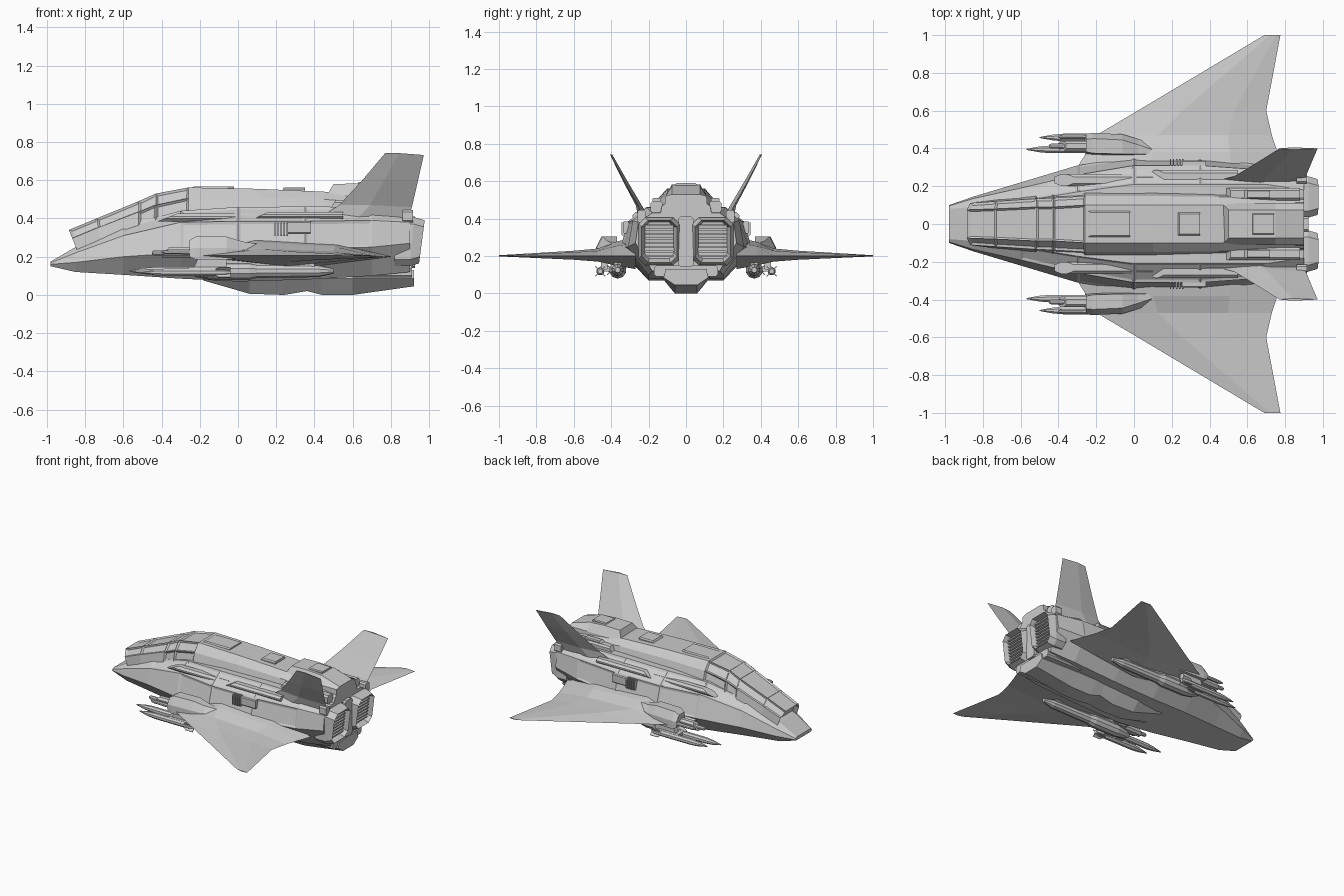
import bpy, bmesh, math
from mathutils import Vector

if "Cube" in bpy.data.objects:
    bpy.data.objects.remove(bpy.data.objects["Cube"])


def finish(name, bm, mirror=False):
    bmesh.ops.recalc_face_normals(bm, faces=bm.faces[:])
    me = bpy.data.meshes.new(name)
    bm.to_mesh(me)
    bm.free()
    ob = bpy.data.objects.new(name, me)
    bpy.context.collection.objects.link(ob)
    if mirror:
        m = ob.modifiers.new("Mirror", 'MIRROR')
        m.use_axis = (False, True, False)
        m.use_mirror_merge = False
    return ob


def skin(rings):
    """Bridge equal-length closed rings and cap both ends."""
    bm = bmesh.new()
    vs = [[bm.verts.new(p) for p in r] for r in rings]
    n = len(vs[0])
    for a, b in zip(vs, vs[1:]):
        for i in range(n):
            j = (i + 1) % n
            bm.faces.new((a[i], a[j], b[j], b[i]))
    bm.faces.new(vs[0])
    bm.faces.new(vs[-1])
    bmesh.ops.recalc_face_normals(bm, faces=bm.faces[:])
    return bm


def loft(name, rings, mirror=False):
    return finish(name, skin(rings), mirror)


def sym(half):
    """Full ring from a half ring on the +y side."""
    return half + [(x, -y, z) for x, y, z in reversed(half)]


def panel(bm, test, thick, depth):
    """Sink an inset panel into every face passing the test."""
    fs = [f for f in bm.faces if test(f.calc_center_median(), f.normal)]
    bmesh.ops.inset_individual(bm, faces=fs, thickness=thick, depth=depth)


def block(name, x0, x1, y0, y1, z0, z1, c=0.012, mirror=True, nose=0.0):
    """Box along x with chamfered edges; nose pulls the front top back."""
    def ring(x, s):
        p = [(y0 + c, z0), (y1 - c, z0), (y1, z0 + c), (y1, z1 - c),
             (y1 - c, z1), (y0 + c, z1), (y0, z1 - c), (y0, z0 + c)]
        return [(x + s * (z - z0) / (z1 - z0), y, z) for y, z in p]
    return loft(name, [ring(x0, nose), ring(x1, 0)], mirror)


def tube(name, y, z, prof, n=8):
    """Turned part along x from (x, radius) pairs, mirrored."""
    return loft(name, [[(x, y + r * math.cos((k + .5) * math.tau / n),
                         z + r * math.sin((k + .5) * math.tau / n))
                        for k in range(n)] for x, r in prof], True)


# Main hull: x, bottom z, bottom w, middle w, z, shoulder w, z, top w, z
hull = [(-.98, .15, .09, .10, .16, .095, .168, .08, .175),
        (-.85, .12, .11, .145, .17, .135, .22, .09, .25),
        (-.6, .105, .14, .22, .20, .19, .31, .12, .36),
        (-.3, .085, .18, .31, .22, .26, .38, .17, .44),
        (0, .07, .2, .355, .23, .31, .385, .21, .46),
        (.35, .08, .2, .35, .24, .31, .385, .21, .462),
        (.7, .1, .2, .31, .25, .285, .39, .21, .46),
        (.9, .12, .18, .27, .27, .255, .38, .18, .43)]
bm = skin([sym([(x, wb, zb), (x, wm, zm), (x, ws, zs), (x, wt, zt)])
           for x, zb, wb, wm, zm, ws, zs, wt, zt in hull])
panel(bm, lambda c, n: -.5 < c.x < .6 and abs(n.y) > .5 and c.z > .28, .02, -.006)
finish("hull", bm)

# Cockpit canopy and dorsal spine: base x, w, z, top x, w, z
spine = [(-.84, .115, .23, -.885, .075, .34),
         (-.72, .13, .28, -.74, .08, .40),
         (-.52, .15, .35, -.52, .09, .49),
         (-.43, .16, .38, -.43, .09, .53),
         (-.26, .17, .42, -.26, .10, .562),
         (.1, .17, .44, .1, .10, .555),
         (.45, .16, .44, .45, .10, .54),
         (.9, .14, .41, .9, .09, .5)]
bm = skin([sym([(xb, wb, zb), (xb * .4 + xt * .6, wb * .4 + wt * .6 + .02, zb * .4 + zt * .6),
                (xt, wt, zt)]) for xb, wb, zb, xt, wt, zt in spine])
panel(bm, lambda c, n: c.x < -.3 and c.z > .3 and n.z > .2, .014, -.01)
panel(bm, lambda c, n: n.x < -.85, .02, -.03)
finish("canopy_spine", bm)

# Belly keel: x, top w, bottom w, bottom z
keel = [(-.18, .1, .07, .075), (.06, .13, .06, .006), (.24, .13, .06, 0),
        (.36, .13, .07, .02), (.44, .13, .06, 0), (.6, .13, .06, 0), (.92, .12, .06, .045)]
loft("belly_keel", [sym([(x, wb, zb), (x, wt, .085), (x, wt * .9, .13)])
                    for x, wt, wb, zb in keel])

# Delta wings: y, leading x, trailing x, top z, bottom z
wing = [(.27, -.32, .8, .30, .13), (.38, -.25, .76, .275, .15), (.47, -.2, .73, .24, .17),
        (.6, .02, .7, .228, .18), (1.0, .69, .775, .204, .198)]
loft("wing", [[(a, y, .205), (a + (b - a) * .35, y, t), (a + (b - a) * .75, y, t - (t - .2) * .3),
               (b, y, .2), (a + (b - a) * .5, y, u)] for y, a, b, t, u in wing], True)

# Canted tail fins: z, y, leading x, trailing x, half thickness
fin = [(.40, .225, .42, .89, .03), (.47, .252, .53, .91, .016),
       (.6, .325, .65, .94, .012), (.742, .4, .77, .972, .006)]
loft("tail_fin", [[(a, y, z), ((a + b) / 2 - .03, y + t, z), (b, y, z - .01),
                   ((a + b) / 2 - .03, y - t, z)] for z, y, a, b, t in fin], True)

# Engine nozzles with recessed mouth and louvres
def nozzle_ring(x, g, slant):
    y, z, hy, hz, c = .143, .278, .1 + g, .118 + g, .035
    p = [(-hy + c, -hz), (hy - c, -hz), (hy, -hz + c), (hy, hz - c),
         (hy - c, hz), (-hy + c, hz), (-hy, hz - c), (-hy, -hz + c)]
    return [(x + slant * dz, y + dy, z + dz) for dy, dz in p]

bm = skin([nozzle_ring(.82, .01, 0), nozzle_ring(.91, .01, .1), nozzle_ring(.962, -.005, .13)])
panel(bm, lambda c, n: n.x > .85 and c.x > .94, .02, -.06)
finish("engine_nozzle", bm, True)
for i in range(8):
    z = .195 + i * .0235
    block(f"nozzle_louvre_{i}", .88, .935 + (z - .278) * .13, .066, .22, z, z + .01, .003)
block("engine_divider", .84, .925, -.04, .04, .14, .41, mirror=False)
block("lower_tail_step", .6, .91, -.17, .17, .09, .15, mirror=False)

# Dorsal tail housing, hatch and side rails
loft("dorsal_housing", [sym([(x + s, .115, .45), (x + s * .6, .11, .52), (x, .075, z)])
                        for x, s, z in [(.5, -.06, .58), (.62, 0, .583), (.75, 0, .575), (.9, 0, .53)]])
block("dorsal_hatch", .62, .74, -.055, .055, .565, .59, .006, False, .01)
block("dorsal_rail", .47, .88, .125, .19, .43, .495, .012, True, .04)
block("dorsal_rail_cap", .58, .72, .135, .18, .49, .51, .006, True, .02)
block("spine_plate", .22, .35, -.06, .06, .53, .562, .008, False, .02)
block("spine_cover", -.28, -.02, -.07, .07, .54, .568, .008, False, .05)
block("fin_root_pod", .86, .915, .215, .26, .38, .445, .01)

# Side vents and flank armour
block("vent_frame", .26, .38, .30, .337, .32, .385, .006)
for i in range(5):
    x = .19 + i * .016
    block(f"vent_slat_{i}", x, x + .007, .30, .345, .31, .38, .003)
block("shoulder_strip", -.42, .1, .2, .265, .385, .425, .015, True, .1)
block("flank_strip", .08, .55, .22, .285, .395, .435, .015, True, .08)

# Wing-root weapon housings
pod = [(-.255, .372, .478, .20, .285), (-.22, .365, .482, .185, .305), (-.06, .36, .475, .185, .305),
       (.02, .36, .45, .19, .28), (.14, .36, .41, .2, .262)]
loft("weapon_housing", [[(x, a, z0), (x, b, z0), (x, b, (z0 + z1) / 2), (x, b - .03, z1),
                         (x, a + .01, z1)] for x, a, b, z0, z1 in pod], True)
block("weapon_breech", -.4, -.24, .385, .44, .195, .25, .014, True, .04)
tube("cannon_barrel", .412, .22, [(-.45, .008), (-.44, .014), (-.38, .014), (-.37, .02), (-.24, .02)])
tube("cannon_barrel_outer", .462, .225, [(-.4, .006), (-.38, .012), (-.24, .014)])

# Underwing missiles, fuel pods and pylons
for name, y, z, x0, x1, r in [("missile_inner", .395, .125, -.57, -.12, .022),
                              ("missile_outer", .458, .118, -.5, -.04, .022)]:
    tube(name, y, z, [(x0, .003), (x0 + .07, r * .75), (x0 + .13, r), (x1 - .03, r), (x1, r * .6)])
    for k in range(4):
        a = math.radians(45 + 90 * k)
        d = Vector((0, math.cos(a), math.sin(a)))
        q = Vector((0, -d.z, d.y)) * .003
        o = Vector((0, y, z))
        ring = [o + Vector((x1 - .1, 0, 0)), o + Vector((x1 - .06, 0, 0)) + d * r * 1.7,
                o + Vector((x1, 0, 0)) + d * r * 1.7, o + Vector((x1, 0, 0))]
        loft(f"{name}_fin_{k}", [[p + q for p in ring], [p - q for p in ring]], True)
tube("underwing_pod", .365, .125, [(-.26, .01), (-.22, .032), (-.14, .046), (.06, .046),
                                   (.1, .036), (.42, .032), (.5, .014)], 10)
block("pod_pylon", -.15, .4, .345, .385, .13, .2, .006, True, .06)
block("missile_pylon", -.24, -.06, .42, .455, .125, .21, .006, True, .04)
block("missile_rack", -.26, -.1, .385, .465, .118, .145, .008)
